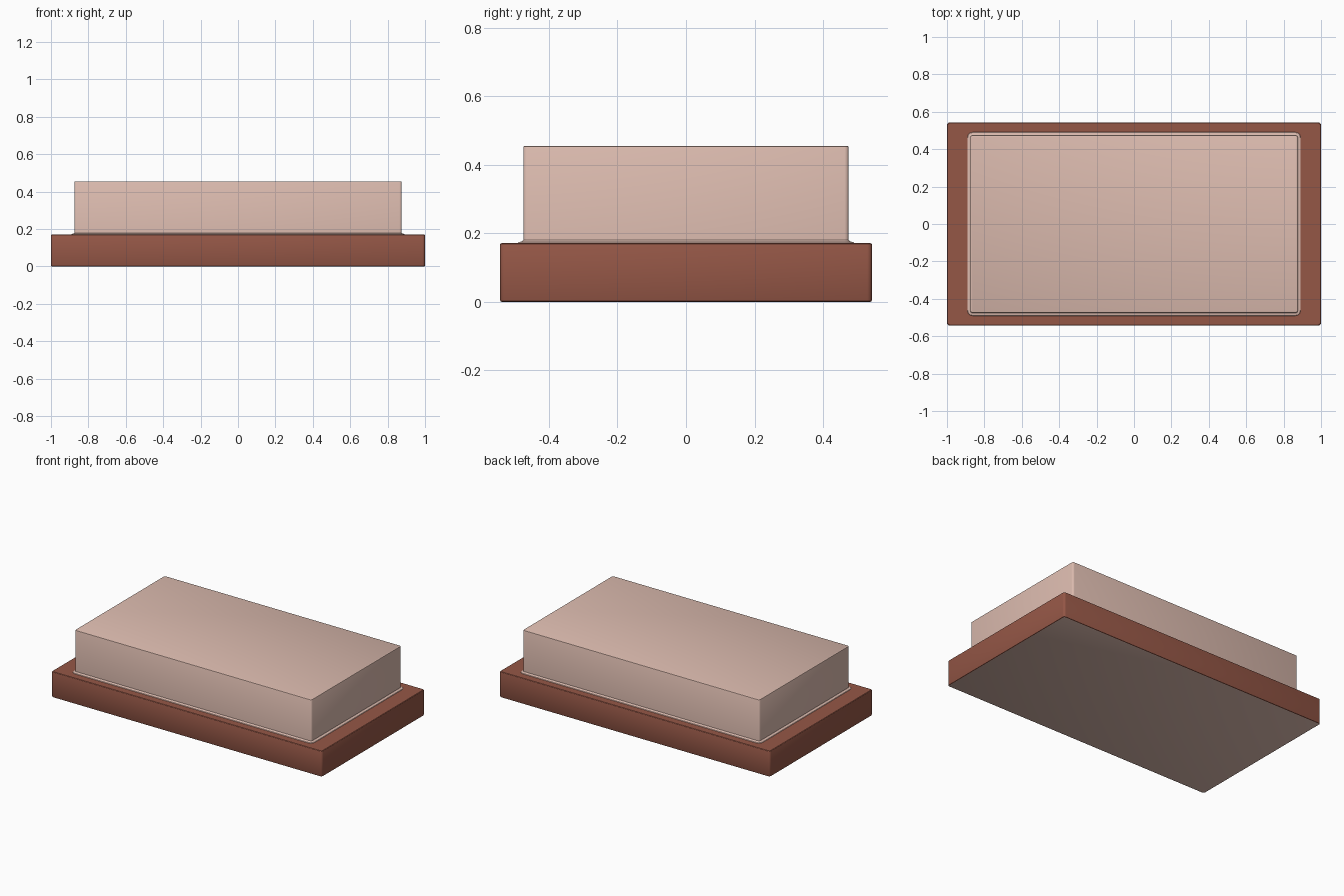
import bpy, bmesh, math

if "Cube" in bpy.data.objects:
    bpy.data.objects.remove(bpy.data.objects["Cube"])


def material(name, rgb):
    m = bpy.data.materials.new(name)
    m.diffuse_color = (*rgb, 1)
    m.use_nodes = True
    m.node_tree.nodes["Principled BSDF"].inputs["Base Color"].default_value = m.diffuse_color
    return m


def rounded_rect(hx, hy, r, seg=3):
    pts = []
    for i, (sx, sy) in enumerate([(1, 1), (-1, 1), (-1, -1), (1, -1)]):
        for k in range(seg + 1):
            a = math.pi / 2 * (i + k / seg)
            pts.append((sx * (hx - r) + r * math.cos(a),
                        sy * (hy - r) + r * math.sin(a)))
    return pts


def stacked_block(name, hx, hy, r, profile, mats, bottom_slot=None):
    """Skin rounded rectangles; profile holds (outward offset, z) pairs."""
    bm = bmesh.new()
    rings = [[bm.verts.new((x, y, z)) for x, y in rounded_rect(hx + o, hy + o, r + o)]
             for o, z in profile]
    n = len(rings[0])
    for a, b in zip(rings, rings[1:]):
        for i in range(n):
            j = (i + 1) % n
            bm.faces.new((a[i], a[j], b[j], b[i]))
    bm.faces.new(rings[-1])
    if bottom_slot is not None:
        bm.faces.new(rings[0][::-1]).material_index = bottom_slot
    me = bpy.data.meshes.new(name)
    bm.to_mesh(me)
    bm.free()
    for m in mats:
        me.materials.append(m)
    ob = bpy.data.objects.new(name, me)
    bpy.context.collection.objects.link(ob)
    bpy.context.view_layer.objects.active = ob
    ob.select_set(True)
    bpy.ops.object.shade_smooth_by_angle(angle=math.radians(31))
    ob.select_set(False)
    return ob


brown = material("brown", (0.30, 0.095, 0.062))
pink = material("pale_pink", (0.72, 0.50, 0.43))

# Plinth with eased edges and a pale underside
stacked_block("base", 1.0, 0.543, 0.014,
              [(-0.005, 0.0), (-0.0015, 0.0015), (0, 0.005),
               (0, 0.166), (-0.0012, 0.169), (-0.004, 0.171)],
              [brown, pink], bottom_slot=1)

# Upper block with a small flared foot
stacked_block("upper_block", 0.875, 0.475, 0.012,
              [(0.016, 0.171), (0.014, 0.174), (0.004, 0.176), (0, 0.18),
               (0, 0.450), (-0.0015, 0.4535), (-0.005, 0.455)],
              [pink])
